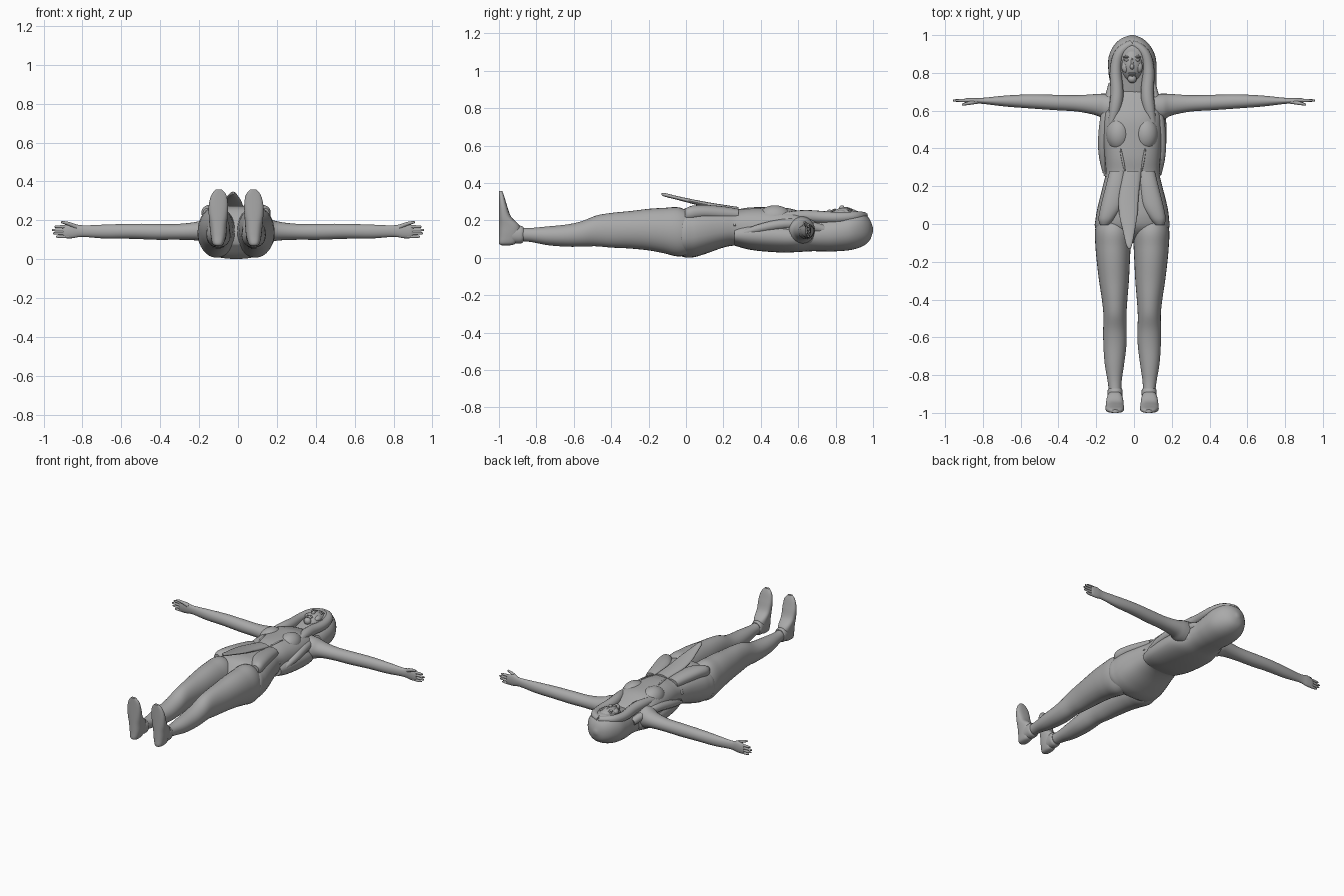
import bpy, bmesh, math
from mathutils import Vector

CX = -0.01  # body centre line
grey = bpy.data.materials.new("plain grey")
grey.diffuse_color = (0.4, 0.4, 0.4, 1)


def finish(name, bm):
    bmesh.ops.recalc_face_normals(bm, faces=bm.faces[:])
    me = bpy.data.meshes.new(name)
    bm.to_mesh(me)
    bm.free()
    me.materials.append(grey)
    ob = bpy.data.objects.new(name, me)
    bpy.context.collection.objects.link(ob)
    for o in bpy.context.selected_objects:
        o.select_set(False)
    ob.select_set(True)
    bpy.context.view_layer.objects.active = ob
    bpy.ops.object.shade_smooth_by_angle(angle=math.radians(50))
    return ob


def spline(rows, steps):
    """Smoothly interpolate rows of station values."""
    out = []
    for i in range(len(rows) - 1):
        a, b = rows[i], rows[i + 1]
        p, n = rows[max(i - 1, 0)], rows[min(i + 2, len(rows) - 1)]
        for k in range(steps):
            t = k / steps
            out.append([0.5 * (2 * v1 + (v2 - v0) * t + (2 * v0 - 5 * v1 + 4 * v2 - v3) * t * t
                               + (3 * v1 - v0 - 3 * v2 + v3) * t ** 3)
                        for v0, v1, v2, v3 in zip(p, a, b, n)])
    out.append(list(rows[-1]))
    return out


def loft(name, axis, rows, power=2.2, side=1, centre=0.0, seg=32, steps=5):
    """Rounded sections along an axis; each row is position, low/high, low/high."""
    bm = bmesh.new()
    rings = []
    for t, a0, a1, b0, b1 in spline(rows, steps):
        ring = []
        for k in range(seg):
            ang = 2 * math.pi * k / seg
            c, s = math.cos(ang), math.sin(ang)
            a = (a0 + a1) / 2 + (a1 - a0) / 2 * math.copysign(abs(c) ** (2 / power), c)
            b = (b0 + b1) / 2 + (b1 - b0) / 2 * math.copysign(abs(s) ** (2 / power), s)
            x, y, z = {"x": (t, a, b), "y": (a, t, b), "z": (a, b, t)}[axis]
            ring.append(bm.verts.new((centre + side * x, y, z)))
        rings.append(ring)
    for r, q in zip(rings, rings[1:]):
        for k in range(seg):
            j = (k + 1) % seg
            bm.faces.new((r[k], r[j], q[j], q[k]))
    bm.faces.new(rings[0])
    bm.faces.new(rings[-1])
    return finish(name, bm)


def ball(name, loc, radii):
    bm = bmesh.new()
    bmesh.ops.create_uvsphere(bm, u_segments=28, v_segments=18, radius=1)
    for v in bm.verts:
        v.co = Vector(loc) + Vector(c * r for c, r in zip(v.co, radii))
    return finish(name, bm)


def strand(name, pts, depth):
    """Round strand through points given as x, y, z, radius factor."""
    cu = bpy.data.curves.new(name, "CURVE")
    cu.dimensions = "3D"
    cu.bevel_depth = depth
    cu.bevel_resolution = 3
    cu.use_fill_caps = True
    sp = cu.splines.new("NURBS")
    sp.points.add(len(pts) - 1)
    for p, (x, y, z, r) in zip(sp.points, pts):
        p.co = (x, y, z, 1)
        p.radius = r
    sp.order_u = min(4, len(pts))
    sp.use_endpoint_u = True
    sp.resolution_u = 6
    cu.materials.append(grey)
    bpy.context.collection.objects.link(bpy.data.objects.new(name, cu))


# Torso and hips
loft("torso", "y", [
    (-.10, -.11, .09, .08, .17), (-.03, -.2, .18, .012, .25), (.03, -.203, .185, .002, .272),
    (.10, -.19, .175, .02, .272), (.20, -.165, .15, .055, .265), (.27, -.15, .135, .065, .26),
    (.35, -.155, .14, .045, .27), (.45, -.165, .15, .032, .27), (.55, -.17, .152, .03, .265),
    (.63, -.165, .15, .04, .24), (.68, -.145, .13, .05, .22), (.72, -.08, .065, .06, .2),
    (.78, -.06, .045, .07, .2)], power=2.4, seg=40)

# Hair: cap over the head flowing down the back
loft("hair", "y", [
    (.26, -.15, .145, .065, .18), (.35, -.17, .165, .042, .2), (.48, -.178, .172, .03, .2),
    (.58, -.17, .165, .03, .19), (.66, -.135, .13, .035, .2), (.73, -.125, .12, .035, .215),
    (.80, -.135, .12, .035, .23), (.88, -.135, .115, .042, .248), (.94, -.11, .088, .06, .245),
    (.98, -.07, .048, .09, .21), (1.0, -.02, 0, .14, .16)], seg=40)

# Face
ball("face", (CX, .85, .185), (.067, .103, .083))
ball("chin", (CX, .768, .235), (.024, .022, .023))
ball("nose", (CX, .833, .265), (.011, .015, .016))
ball("nose_bridge", (CX, .852, .263), (.007, .028, .009))
ball("upper_lip", (CX, .797, .255), (.021, .006, .009))
ball("lower_lip", (CX, .788, .253), (.018, .006, .009))

for side, label in ((-1, "left"), (1, "right")):
    # Facial features
    ball(label + "_eye", (CX + side * .028, .868, .257), (.014, .007, .008))
    ball(label + "_brow", (CX + side * .029, .884, .255), (.019, .005, .007))
    ball(label + "_cheek", (CX + side * .034, .83, .238), (.022, .03, .018))

    # Locks framing the face and resting on the chest
    strand(label + "_front_lock", [
        (CX, .955, .225, .7), (CX + side * .06, .93, .225, 1), (CX + side * .088, .86, .215, 1.1),
        (CX + side * .088, .77, .215, 1.2), (CX + side * .075, .69, .22, 1.3),
        (CX + side * .09, .6, .225, 1.3), (CX + side * .115, .51, .225, .5)], .027)
    strand(label + "_side_lock", [
        (CX + side * .1, .74, .15, 1), (CX + side * .135, .6, .19, 1.2),
        (CX + side * .155, .48, .18, 1.1), (CX + side * .158, .36, .15, 1),
        (CX + side * .145, .27, .12, .4)], .025)

    ball(label + "_breast", (CX + side * .072, .475, .215), (.066, .09, .066))

    # Legs
    loft(label + "_leg", "y", [
        (.06, .03, .17, .04, .22), (-.03, .005, .196, .008, .268), (-.12, .008, .194, .025, .267),
        (-.2, .012, .187, .04, .262), (-.3, .017, .175, .05, .25), (-.4, .025, .16, .055, .24),
        (-.48, .03, .152, .062, .226), (-.56, .029, .153, .06, .195), (-.64, .03, .152, .06, .178),
        (-.74, .042, .145, .068, .168), (-.83, .055, .13, .085, .16), (-.9, .058, .122, .09, .162),
        (-.96, .06, .122, .085, .16)], power=2.05, side=side, centre=CX)

    # Shoe with its sole facing the front, and an ankle collar
    loft(label + "_shoe", "z", [
        (.067, .08, .10, -.985, -.94), (.078, .065, .12, -1, -.91), (.12, .052, .13, -1, -.888),
        (.17, .047, .136, -1, -.888), (.22, .044, .14, -1, -.935), (.28, .042, .14, -1, -.957),
        (.33, .05, .127, -1, -.972), (.358, .072, .105, -1, -.983)],
        power=2.6, side=side, centre=CX)
    loft(label + "_shoe_collar", "y", [
        (-.93, .053, .13, .078, .175), (-.885, .05, .13, .077, .172), (-.87, .056, .124, .085, .165)],
        side=side, centre=CX)

    # Arms
    loft(label + "_arm", "x", [
        (.08, .56, .685, .07, .225), (.15, .55, .69, .08, .215), (.2, .575, .688, .095, .195),
        (.3, .595, .682, .1, .182), (.42, .603, .684, .1, .182), (.55, .612, .686, .105, .182),
        (.68, .622, .68, .106, .178), (.8, .636, .668, .115, .174), (.85, .638, .668, .108, .184),
        (.885, .641, .666, .108, .178), (.9, .646, .662, .113, .174)],
        power=2.05, side=side, seg=24)

    # Fingers and thumb
    for i, (z, tip) in enumerate(((.116, .935), (.133, .952), (.150, .957), (.167, .945))):
        strand(f"{label}_finger_{i + 1}", [
            (side * .87, .652, z, 1), (side * .91, .654, z, 1),
            (side * (tip - .01), .654, z, .95), (side * tip, .654, z, .5)], .0085)
    strand(label + "_thumb", [
        (side * .83, .648, .165, 1.2), (side * .865, .642, .183, 1.1),
        (side * .895, .635, .19, .9), (side * .91, .632, .19, .5)], .0095)

    # Hem panels draped over each hip
    loft(label + "_hem_panel", "y", [
        (.28, .03, .12, .2, .262), (.2, .035, .14, .2, .275), (.1, .05, .165, .205, .283),
        (.03, .09, .178, .2, .278), (-.005, .12, .17, .205, .262)],
        side=side, centre=CX)

# Long loose flap lifting off the front of the hips
loft("front_flap", "y", [
    (.28, -.055, .04, .235, .272), (.15, -.08, .025, .262, .292), (.05, -.078, .018, .285, .31),
    (-.05, -.056, .002, .311, .331), (-.11, -.042, -.01, .326, .346), (-.13, -.03, -.018, .335, .346)],
    seg=20)

# Narrow waist fold and shirt creases
strand("waist_fold", [(-.155, .26, .17, .6), (-.12, .25, .245, 1), (-.01, .245, .264, 1),
                      (.1, .25, .245, 1), (.135, .26, .17, .6)], .011)
for i, x in enumerate((-.06, 0, .05)):
    strand(f"shirt_crease_{i + 1}", [(x * .8, .28, .256, .4), (x, .34, .266, 1),
                                     (x * 1.2, .4, .264, .4)], .009)
